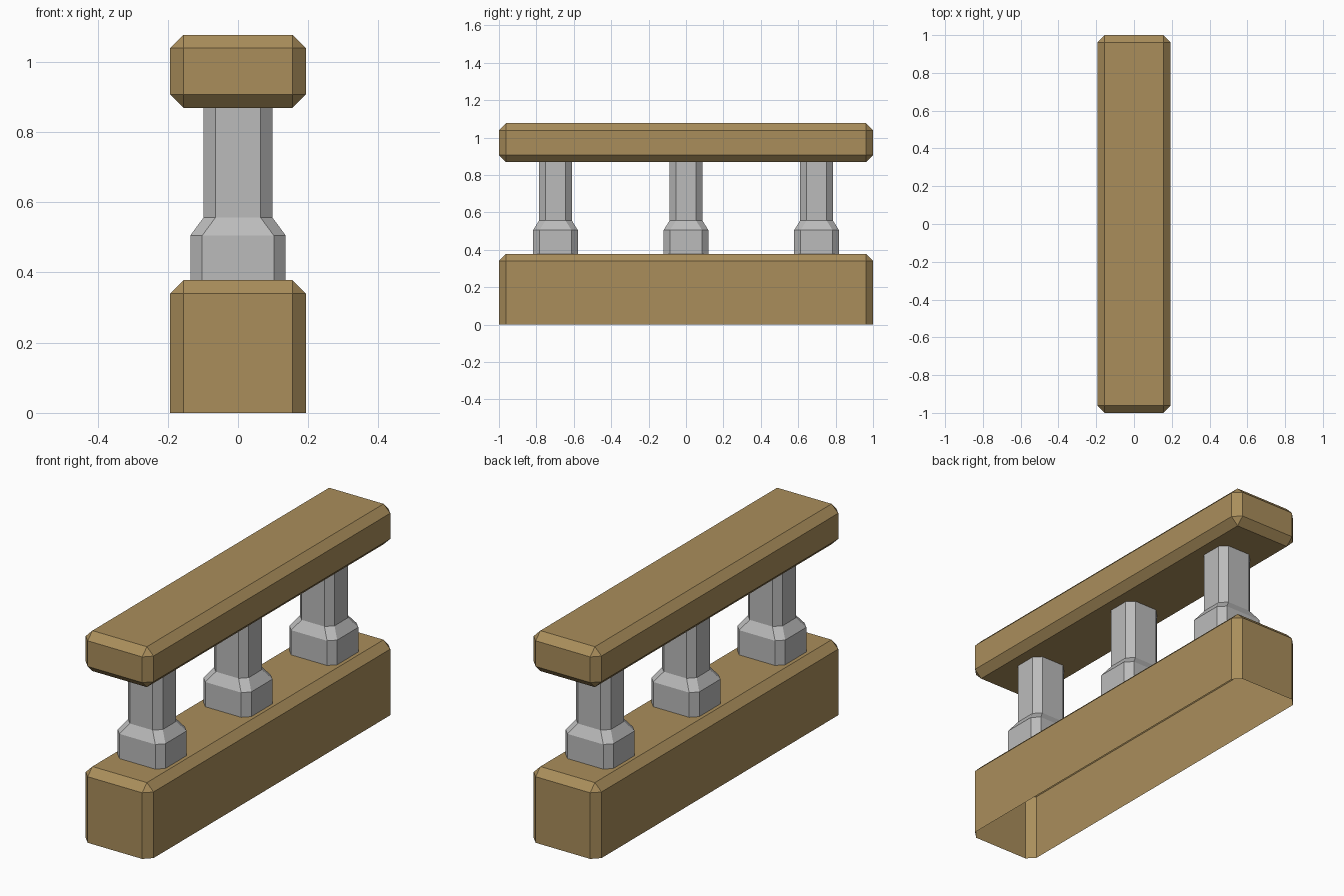
import bpy
import bmesh

cube = bpy.data.objects.get("Cube")
if cube:
    bpy.data.objects.remove(cube, do_unlink=True)


def make_material(name, color):
    mat = bpy.data.materials.new(name)
    mat.use_nodes = True
    mat.diffuse_color = color
    bsdf = next(n for n in mat.node_tree.nodes if n.type == 'BSDF_PRINCIPLED')
    bsdf.inputs["Base Color"].default_value = color
    return mat


sandstone = make_material("sandstone", (0.40, 0.27, 0.105, 1))
grey_stone = make_material("grey_stone", (0.50, 0.50, 0.50, 1))


def add_object(name, bm, mat):
    mesh = bpy.data.meshes.new(name)
    bm.to_mesh(mesh)
    bm.free()
    mesh.materials.append(mat)
    obj = bpy.data.objects.new(name, mesh)
    bpy.context.collection.objects.link(obj)
    return obj


def slab(name, half_x, half_y, z0, z1, chamfer, open_bottom=False):
    """Box with chamfered edges, optionally left open underneath."""
    bm = bmesh.new()
    bmesh.ops.create_cube(bm, size=2)
    for v in bm.verts:
        v.co.x *= half_x
        v.co.y *= half_y
        v.co.z = z1 if v.co.z > 0 else z0
    bm.normal_update()
    if open_bottom:
        under = [f for f in bm.faces if f.normal.z < -0.5]
        bmesh.ops.delete(bm, geom=under, context='FACES')
    edges = [e for e in bm.edges if not e.is_boundary]
    bmesh.ops.bevel(bm, geom=edges, offset=chamfer, offset_type='OFFSET',
                    segments=1, profile=0.5, affect='EDGES')
    add_object(name, bm, sandstone)


def baluster(name, y, rings, chamfer):
    """Column of stacked rectangular rings with cut corners."""
    bm = bmesh.new()
    loops = []
    for z, hx, hy in rings:
        ix, iy = hx - chamfer, hy - chamfer
        outline = [(ix, -hy), (hx, -iy), (hx, iy), (ix, hy),
                   (-ix, hy), (-hx, iy), (-hx, -iy), (-ix, -hy)]
        loops.append([bm.verts.new((px, y + py, z)) for px, py in outline])
    for low, high in zip(loops, loops[1:]):
        for i in range(len(low)):
            j = (i + 1) % len(low)
            bm.faces.new((low[i], low[j], high[j], high[i]))
    add_object(name, bm, grey_stone)


# Base wall and handrail
slab("base_wall", 0.193, 1.0, 0.0, 0.378, 0.038, open_bottom=True)
slab("handrail", 0.193, 1.0, 0.869, 1.077, 0.038)

# Three balusters: wide foot, sloped shoulder, narrow shaft
rings = [(0.378, 0.136, 0.12), (0.505, 0.136, 0.12),
         (0.556, 0.0985, 0.088), (0.869, 0.0985, 0.088)]
for label, y in (("front", -0.698), ("middle", 0.0), ("back", 0.698)):
    baluster(label + "_baluster", y, rings, 0.034)
